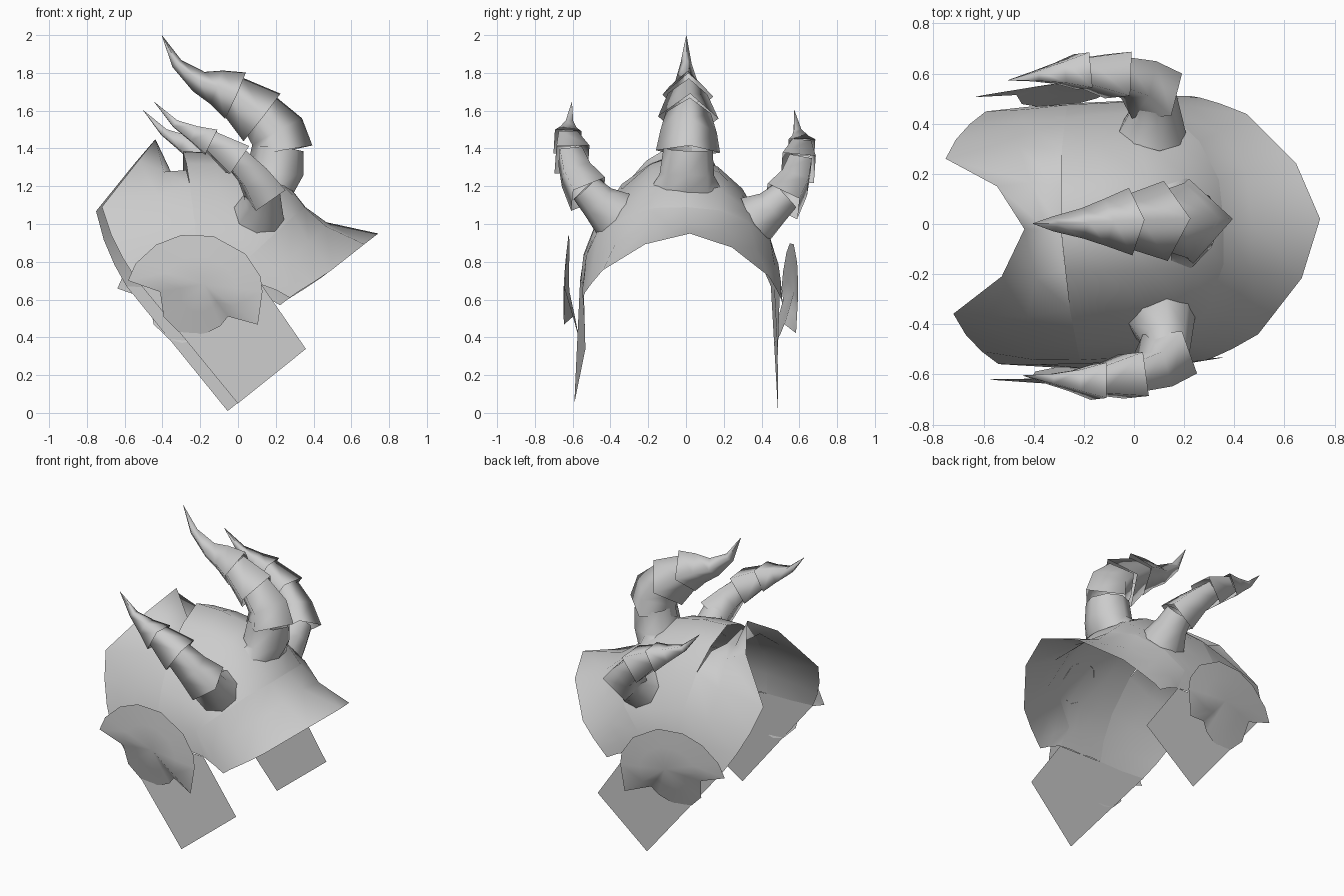
import bpy, math
from mathutils import Vector, Matrix
from mathutils.bvhtree import BVHTree

if "Cube" in bpy.data.objects:
    bpy.data.objects.remove(bpy.data.objects["Cube"])

grey = bpy.data.materials.new("light_grey")
grey.diffuse_color = (0.6, 0.6, 0.6, 1)
grey.use_nodes = True
grey.node_tree.nodes["Principled BSDF"].inputs["Base Color"].default_value = grey.diffuse_color

# the whole helmet leans and turns slightly
POSE = (Matrix.Translation((0, -0.052, 0))
        @ Matrix.Rotation(0.05, 4, 'Z') @ Matrix.Rotation(-0.037, 4, 'X'))


def make(name, verts, faces, angle=45):
    me = bpy.data.meshes.new(name)
    me.from_pydata([POSE @ Vector(v) for v in verts], [], faces)
    me.validate()
    me.materials.append(grey)
    ob = bpy.data.objects.new(name, me)
    bpy.context.collection.objects.link(ob)
    bpy.ops.object.select_all(action='DESELECT')
    ob.select_set(True)
    bpy.context.view_layer.objects.active = ob
    bpy.ops.object.shade_smooth_by_angle(angle=math.radians(angle))
    return ob


def flip(p, side=-1):
    return (p[0], side * p[1], p[2])


def loft(name, rails, angle=45):
    """Skin between half arcs that start on the centre plane, mirrored in y."""
    full = [[flip(p) for p in r[:0:-1]] + list(r) for r in rails]
    n = len(full[0])
    faces = [(i * n + j, i * n + j + 1, (i + 1) * n + j + 1, (i + 1) * n + j)
             for i in range(len(full) - 1) for j in range(n - 1)]
    verts = [p for r in full for p in r]
    make(name, verts, faces, angle)
    return BVHTree.FromPolygons([Vector(v) for v in verts], faces)


def horn(name, segments, side=1, phase=0.0, sides=4):
    """Overlapping flared segments, each a list of (centre, radius).
    The very first ring is laid onto the dome."""
    verts, faces = [], []
    for s, seg in enumerate(segments):
        pts = [Vector(c) for c, _ in seg]
        count = 8 if s == 0 else sides
        start = len(verts)
        for i, (c, r) in enumerate(seg):
            t = (pts[min(i + 1, len(pts) - 1)] - pts[max(i - 1, 0)]).normalized()
            u = Vector((0, 1, 0)).cross(t).normalized()
            w = t.cross(u)
            for k in range(count):
                a = phase + 2 * math.pi * k / count
                p = pts[i] + r * (math.cos(a) * u + math.sin(a) * w)
                if s == 0 and i == 0:
                    p = DOME.find_nearest(p)[0]
                verts.append(flip(p, side))
        for i in range(len(seg) - 1):
            for k in range(count):
                a, b = start + i * count, (k + 1) % count
                faces.append((a + k, a + b, a + count + b, a + count + k))
    return make(name, verts, faces, 95)


# brim flaring forward from the dome
brim_inner = [(.36, 0, 1.09), (.35, .17, 1.08), (.28, .33, 1.03),
              (.16, .46, .92), (.04, .51, .81), (.10, .52, .66)]
loft("brim", [
    [(.745, 0, .95), (.66, .23, .885), (.475, .44, .74),
     (.37, .49, .67), (.29, .52, .62), (.25, .53, .59)],
    [(.47, 0, 1.01), (.46, .2, .98), (.36, .37, .89),
     (.25, .48, .80), (.16, .52, .72), (.18, .53, .63)],
    brim_inner])

# dome
DOME = loft("dome", [
    brim_inner,
    [(.25, 0, 1.23), (.24, .18, 1.19), (.19, .34, 1.08),
     (.10, .46, .94), (0, .51, .81), (.02, .52, .67)],
    [(.07, 0, 1.34), (.07, .18, 1.28), (.04, .34, 1.13),
     (0, .46, .95), (-.05, .51, .81), (-.07, .52, .67)],
    [(-.12, 0, 1.38), (-.12, .18, 1.31), (-.12, .33, 1.17),
     (-.13, .46, .97), (-.14, .51, .82), (-.15, .52, .68)],
    [(-.29, 0, 1.385), (-.28, .17, 1.315), (-.27, .32, 1.20),
     (-.25, .45, .99), (-.24, .51, .82), (-.23, .52, .68)]], 60)

# notched neck flare tucked under the dome edge
loft("neck_flare", [
    [(-.29, 0, 1.265), (-.28, .17, 1.28), (-.27, .32, 1.20),
     (-.25, .45, .99), (-.24, .51, .82), (-.23, .52, .68)],
    [(-.345, 0, 1.26), (-.40, .19, 1.27), (-.44, .34, 1.14),
     (-.43, .45, .96), (-.42, .50, .81), (-.40, .515, .68)],
    [(-.435, 0, 1.45), (-.535, .18, 1.33), (-.735, .31, 1.08),
     (-.69, .39, .93), (-.63, .455, .80), (-.565, .505, .69)]], 60)

# outline of the ear plates (x, z), running round from the pointed tip
EAR = [(-.61, .68), (-.57, .77), (-.46, .87), (-.33, .92), (-.16, .915),
       (.01, .82), (.09, .70), (.10, .62), (.075, .445), (-.08, .49),
       (-.12, .44), (-.19, .405), (-.27, .39), (-.34, .41), (-.42, .49),
       (-.44, .62)]


def ear_y(x, z):
    # leaning outward toward the front, lower lobe tucked in gradually
    tuck = max(0, .66 - z) / .27 * .07 if x < -.03 else 0
    return .61 + .075 * x - tuck


for side, label in ((1, "left"), (-1, "right")):
    # cheek guard plate
    cheek = [(-.565, .505, .69), (-.40, .515, .68), (-.23, .52, .68),
             (-.07, .52, .67), (.10, .52, .66), (.335, .51, .32),
             (-.028, .54, .03)]
    make(label + "_cheek_guard", [flip(p, side) for p in cheek],
         [tuple(range(len(cheek)))])

    # ear plate, slightly domed
    n = len(EAR)
    rim = [(x, ear_y(x, z), z) for x, z in EAR]
    mid = [(-.21 + .55 * (x + .21), .607 + .6 * (y - .60), .66 + .55 * (z - .66))
           for x, y, z in rim]
    verts = [flip(p, side) for p in rim + mid + [(-.21, .61, .66)]]
    faces = []
    for i in range(n):
        j = (i + 1) % n
        faces += [(i, j, n + j, n + i), (n + i, n + j, 2 * n)]
    make(label + "_ear_plate", verts, faces, 60)

    # side horn
    horn(label + "_horn", [
        [((.10, .39, 1.05), .14), ((.11, .46, 1.10), .10), ((.11, .53, 1.17), .085)],
        [((.12, .515, 1.14), .135), ((.05, .58, 1.24), .105), ((-.05, .61, 1.34), .085)],
        [((-.03, .60, 1.32), .125), ((-.19, .62, 1.43), .07)],
        [((-.17, .62, 1.41), .10), ((-.26, .615, 1.455), .06),
         ((-.36, .605, 1.51), .028), ((-.47, .59, 1.625), .001)],
    ], side, math.pi / 4)

# crest horn on the centre line
horn("crest_horn", [
    [((.22, 0, 1.20), .18), ((.205, 0, 1.26), .145), ((.22, 0, 1.40), .13)],
    [((.23, 0, 1.385), .17), ((.21, 0, 1.49), .15), ((.12, 0, 1.59), .12)],
    [((.13, 0, 1.565), .16), ((-.03, 0, 1.69), .105)],
    [((-.01, 0, 1.68), .135), ((-.11, 0, 1.725), .095), ((-.205, 0, 1.755), .06),
     ((-.32, 0, 1.85), .03), ((-.40, 0, 2.0), .001)],
])
